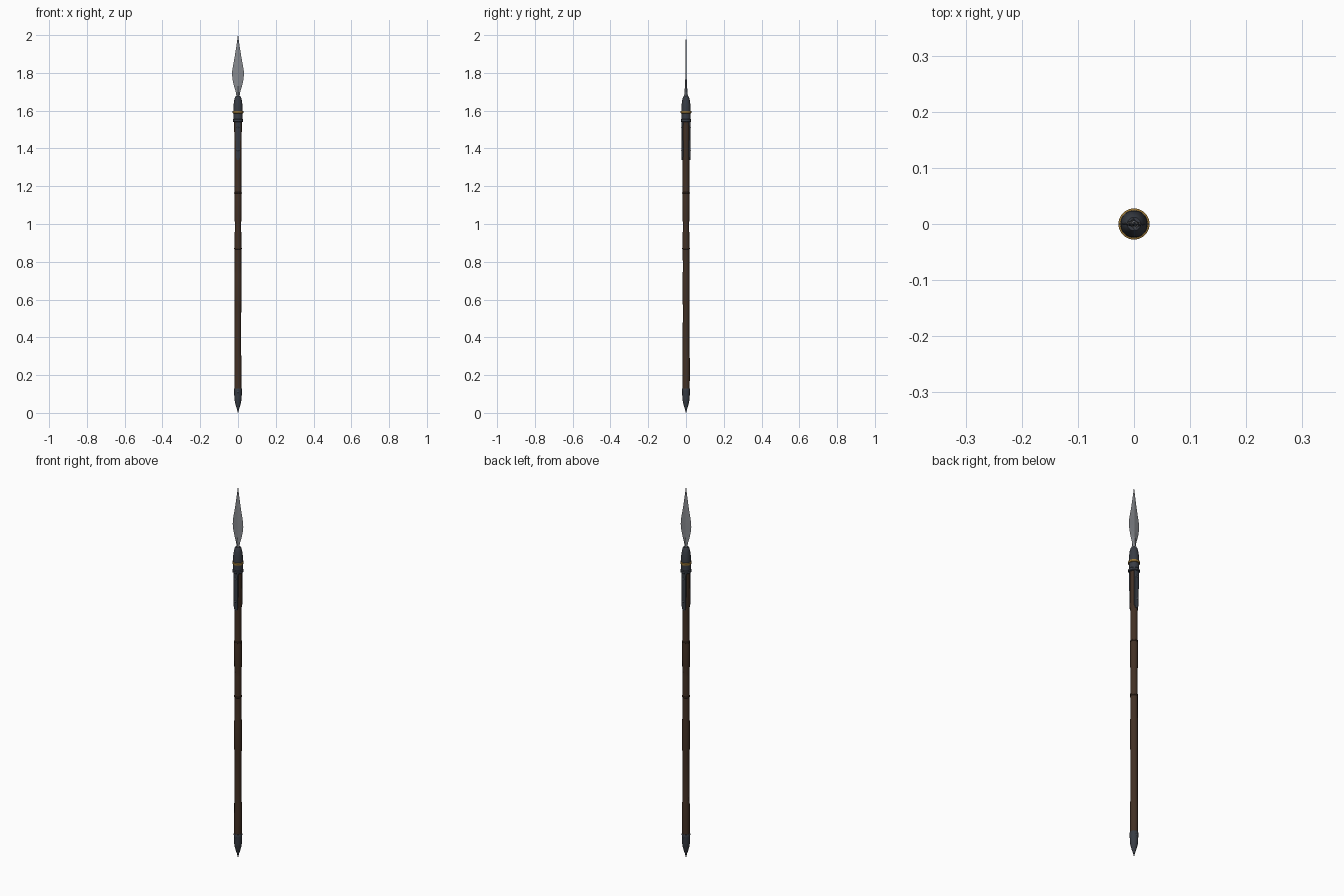
import bpy, bmesh, math

if "Cube" in bpy.data.objects:
    bpy.data.objects.remove(bpy.data.objects["Cube"])


def mat(name, rgb):
    m = bpy.data.materials.new(name)
    m.diffuse_color = (*rgb, 1)
    m.use_nodes = True
    m.node_tree.nodes["Principled BSDF"].inputs["Base Color"].default_value = m.diffuse_color
    return m


WOOD = mat("dark wood", (0.055, 0.030, 0.018))
IRON = mat("dark iron", (0.040, 0.046, 0.058))
STEEL = mat("blade steel", (0.24, 0.25, 0.27))
GOLD = mat("brass", (0.30, 0.17, 0.035))
RIVET = mat("rivet steel", (0.13, 0.15, 0.18))


def finish(name, bm, material, angle=30):
    bmesh.ops.recalc_face_normals(bm, faces=bm.faces)
    me = bpy.data.meshes.new(name)
    bm.to_mesh(me)
    bm.free()
    ob = bpy.data.objects.new(name, me)
    bpy.context.collection.objects.link(ob)
    me.materials.append(material)
    bpy.ops.object.select_all(action='DESELECT')
    ob.select_set(True)
    bpy.context.view_layer.objects.active = ob
    if angle:
        bpy.ops.object.shade_smooth_by_angle(angle=math.radians(angle))
    return ob


def loft(name, rows, material, section, angle=30):
    """rows: whatever section() turns into a closed ring of points"""
    bm = bmesh.new()
    rings = [[bm.verts.new(p) for p in section(r)] for r in rows]
    n = len(rings[0])
    for a, b in zip(rings, rings[1:]):
        for i in range(n):
            j = (i + 1) % n
            bm.faces.new((a[i], a[j], b[j], b[i]))
    bm.faces.new(rings[0][::-1])
    bm.faces.new(rings[-1])
    return finish(name, bm, material, angle)


def circle(n):
    def ring(row):
        z, r, dx, dy = (*row, 0, 0)[:4]
        return [(dx + r * math.cos(math.tau * i / n),
                 dy + r * math.sin(math.tau * i / n), z) for i in range(n)]
    return ring


# slightly uneven wooden shaft: height, radius, x offset, y offset
loft("shaft", [
    (0.10, 0.0185), (0.20, 0.0195, 0, 0.001), (0.29, 0.019, 0, 0.001),
    (0.31, 0.0175, -0.001, 0), (0.44, 0.0175, -0.001, 0), (0.57, 0.0175, 0, 0.001),
    (0.59, 0.0195), (0.73, 0.0195), (0.75, 0.0175, 0, 0.001),
    (0.87, 0.018), (0.98, 0.017), (1.00, 0.016), (1.03, 0.0185),
    (1.15, 0.0195), (1.17, 0.0175), (1.32, 0.0175), (1.36, 0.0185),
    (1.50, 0.020), (1.58, 0.020)], WOOD, circle(12))

# thin rings around the shaft
for i, z in enumerate((0.87, 1.165)):
    loft(f"shaft_ring_{i + 1}", [(z - .004, .0185), (z - .002, .0202),
                                 (z + .002, .0202), (z + .004, .0185)], WOOD, circle(12))

# butt spike
loft("butt_spike", [(0.0, 0.001), (0.018, 0.005), (0.04, 0.012), (0.065, 0.018),
                    (0.08, 0.0195), (0.115, 0.0205), (0.125, 0.0215), (0.13, 0.0195)],
     IRON, circle(16))

# socket under the blade
loft("socket", [(1.54, .024), (1.543, .0275), (1.553, .0275), (1.557, .0245),
                (1.58, .0245), (1.605, .0245), (1.63, .0235), (1.655, .020),
                (1.67, .0165), (1.677, .012)], IRON, circle(20))
loft("brass_ring", [(1.585, .024), (1.587, .028), (1.597, .028), (1.599, .024)],
     GOLD, circle(20))


# iron straps down the front and back of the shaft, with rivets
def strap(sign, side):
    def section(row):
        z, w = row
        return [(-w, sign * .014, z), (w, sign * .014, z), (w, sign * .0205, z),
                (w * .5, sign * .0225, z), (-w * .5, sign * .0225, z), (-w, sign * .0205, z)]
    loft(f"{side}_strap", [(1.34, .006), (1.355, .011), (1.545, .013)], IRON, section)
    for k, z in enumerate((1.39, 1.51)):
        bm = bmesh.new()
        bmesh.ops.create_uvsphere(bm, u_segments=10, v_segments=6, radius=.005)
        for v in bm.verts:
            v.co = (v.co.x, v.co.y * .6 + sign * .0225, v.co.z + z)
        finish(f"{side}_rivet_{k + 1}", bm, RIVET, 60)


strap(-1, "front")
strap(1, "back")

# rivets on the butt spike
for sign, side in ((-1, "front"), (1, "back")):
    bm = bmesh.new()
    bmesh.ops.create_uvsphere(bm, u_segments=8, v_segments=6, radius=.004)
    for v in bm.verts:
        v.co = (v.co.x, v.co.y * .5 + sign * .0205, v.co.z + .11)
    finish(f"{side}_butt_rivet", bm, RIVET, 60)

# leaf blade with a central ridge: height, half width, half thickness
loft("blade", [
    (1.665, .006, .011), (1.70, .012, .008), (1.73, .021, .0055), (1.76, .028, .004),
    (1.79, .0315, .0038), (1.81, .031, .0036), (1.84, .026, .0034), (1.88, .0185, .003),
    (1.92, .012, .0026), (1.96, .006, .002), (2.0, .0005, .0004)],
    STEEL, lambda r: [(-r[1], 0, r[0]), (0, -r[2], r[0]), (r[1], 0, r[0]), (0, r[2], r[0])],
    angle=0)
